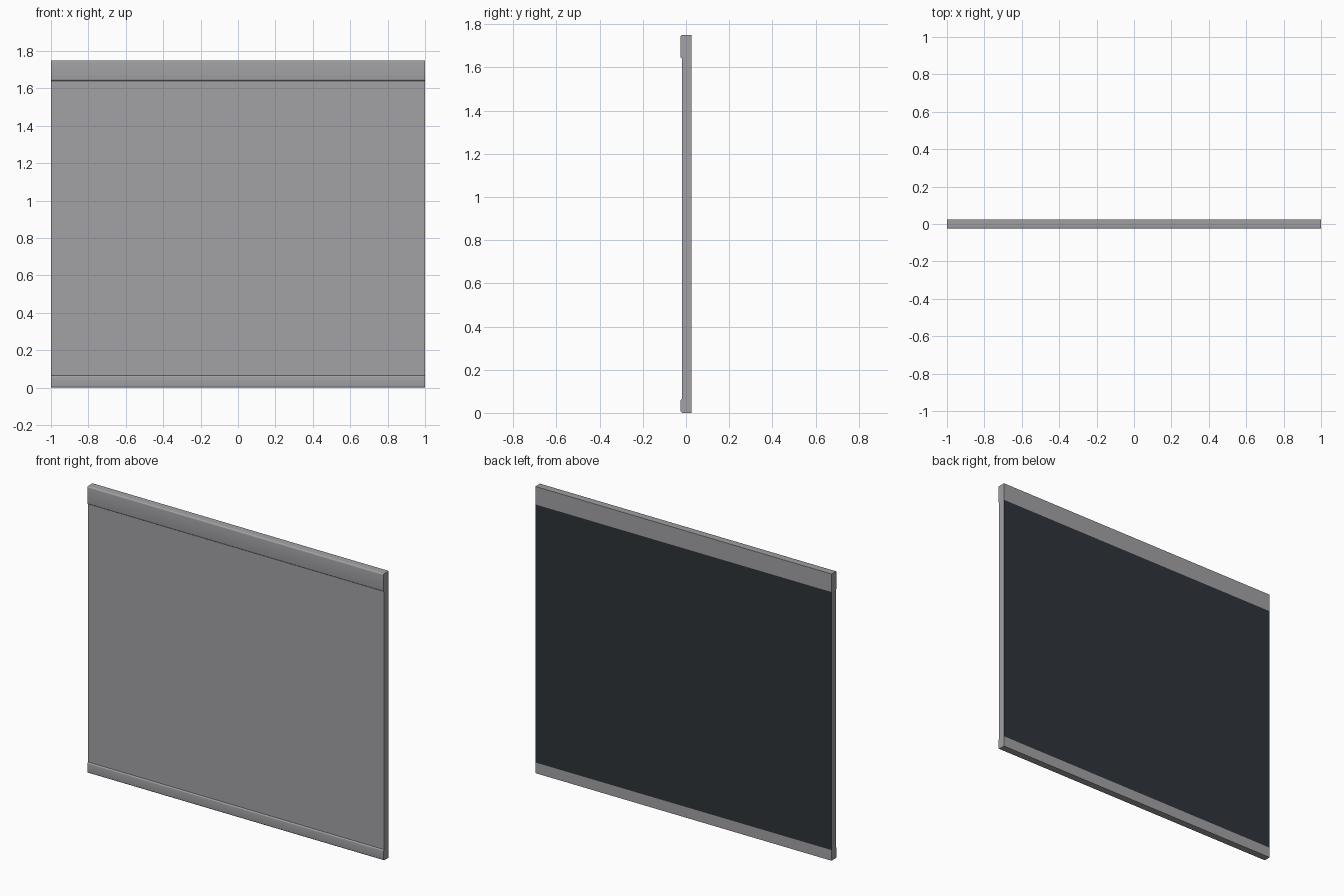
import bpy, bmesh, math

if "Cube" in bpy.data.objects:
    bpy.data.objects.remove(bpy.data.objects["Cube"])

HALF = 1.0                       # half width
FRONT, BACK = -0.025, 0.025      # rail depth range
PANEL_FRONT = -0.018
Z_LOW, Z_HIGH, Z_TOP = 0.065, 1.64, 1.75


def material(name, rgb):
    m = bpy.data.materials.new(name)
    m.diffuse_color = (*rgb, 1)
    m.use_nodes = True
    m.node_tree.nodes["Principled BSDF"].inputs["Base Color"].default_value = m.diffuse_color
    return m


grey = material("light grey", (0.36, 0.355, 0.375))
dark = material("dark slate", (0.028, 0.034, 0.041))


def arc(cy, cz, r, a0, a1, n=5):
    """Points on a rounded corner in the side (y, z) plane."""
    return [(cy + r * math.cos(math.radians(a0 + (a1 - a0) * i / n)),
             cz + r * math.sin(math.radians(a0 + (a1 - a0) * i / n))) for i in range(n + 1)]


def extrude(name, profile):
    """Sweep a side profile across the full width."""
    bm = bmesh.new()
    face = bm.faces.new([bm.verts.new((-HALF, y, z)) for y, z in profile])
    new = bmesh.ops.extrude_face_region(bm, geom=[face])["geom"]
    bmesh.ops.translate(bm, vec=(2 * HALF, 0, 0),
                        verts=[v for v in new if isinstance(v, bmesh.types.BMVert)])
    bmesh.ops.recalc_face_normals(bm, faces=bm.faces)
    mesh = bpy.data.meshes.new(name)
    bm.to_mesh(mesh)
    bm.free()
    mesh.materials.append(grey)
    obj = bpy.data.objects.new(name, mesh)
    bpy.context.collection.objects.link(obj)
    return obj


def rail(name, z0, z1, r_low, r_high):
    """Rail with a flat back and rounded front corners."""
    profile = [(BACK, z0), (BACK, z1)]
    profile += arc(FRONT + r_high, z1 - r_high, r_high, 90, 180)
    profile += arc(FRONT + r_low, z0 + r_low, r_low, 180, 270)
    obj = extrude(name, profile)
    bpy.ops.object.select_all(action='DESELECT')
    obj.select_set(True)
    bpy.context.view_layer.objects.active = obj
    bpy.ops.object.shade_smooth_by_angle(angle=math.radians(40))


# Top and bottom rails
rail("top_rail", Z_HIGH, Z_TOP, 0.010, 0.008)
rail("bottom_rail", 0, Z_LOW, 0.010, 0.008)

# Main panel, dark on its back face
panel = extrude("panel", [(PANEL_FRONT, Z_LOW), (BACK, Z_LOW),
                          (BACK, Z_HIGH), (PANEL_FRONT, Z_HIGH)])
panel.data.materials.append(dark)
for p in panel.data.polygons:
    if p.normal.y > 0.9:
        p.material_index = 1
